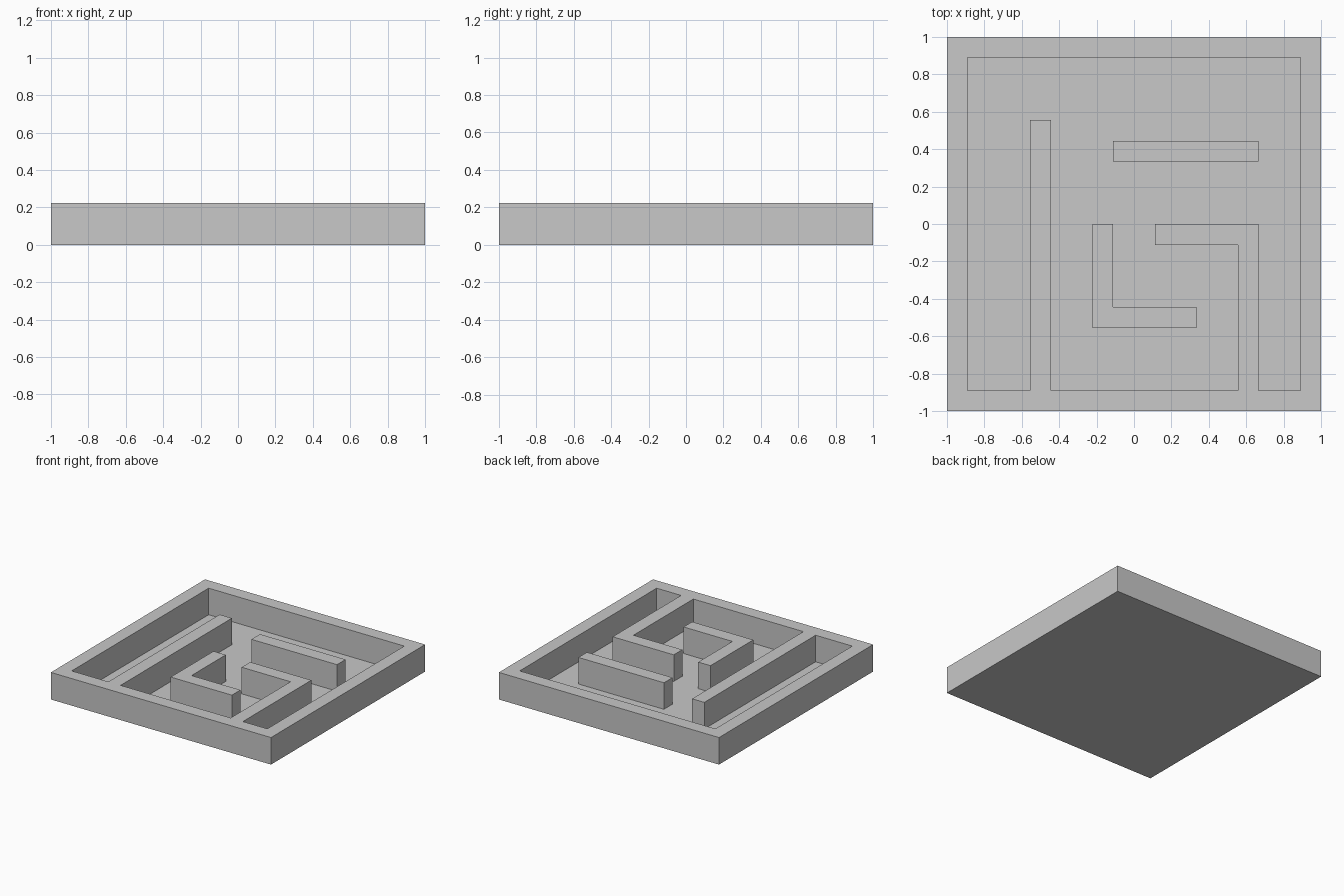
import bpy
import bmesh

if "Cube" in bpy.data.objects:
    bpy.data.objects.remove(bpy.data.objects["Cube"], do_unlink=True)

# Layout unit: the maze is 18 units wide, walls are one unit thick
U = 1 / 9
WALL_HEIGHT = 2 * U

grey = bpy.data.materials.new("plain grey")
grey.use_nodes = True
COLOUR = (0.58, 0.58, 0.58, 1)
grey.diffuse_color = COLOUR
grey.node_tree.nodes["Principled BSDF"].inputs["Base Color"].default_value = COLOUR


def extrude_outline(name, outline, height):
    """Solid prism from a plan outline given in layout units."""
    bm = bmesh.new()
    face = bm.faces.new([bm.verts.new((x * U, y * U, 0)) for x, y in outline])
    result = bmesh.ops.extrude_face_region(bm, geom=[face])
    top = [v for v in result["geom"] if isinstance(v, bmesh.types.BMVert)]
    bmesh.ops.translate(bm, verts=top, vec=(0, 0, height))
    bmesh.ops.recalc_face_normals(bm, faces=bm.faces)
    mesh = bpy.data.meshes.new(name)
    bm.to_mesh(mesh)
    bm.free()
    mesh.materials.append(grey)
    obj = bpy.data.objects.new(name, mesh)
    bpy.context.collection.objects.link(obj)
    return obj


def box(x0, x1, y0, y1):
    return [(x0, y0), (x1, y0), (x1, y1), (x0, y1)]


# Thin floor inside the rim
extrude_outline("floor", box(-8, 8, -8, 8), 0.004)

# Back and side rim walls as one U shape
extrude_outline("outer_wall", [(-9, -9), (-8, -9), (-8, 8), (8, 8),
                               (8, -9), (9, -9), (9, 9), (-9, 9)], WALL_HEIGHT)

# Front rim wall with the long left passage wall and the hooked right wall
extrude_outline("front_wall_with_passages",
                [(-8, -9), (8, -9), (8, -8), (6, -8), (6, 0), (1, 0),
                 (1, -1), (5, -1), (5, -8), (-4, -8), (-4, 5), (-5, 5),
                 (-5, -8), (-8, -8)], WALL_HEIGHT)

# Free-standing walls
extrude_outline("straight_wall", box(-1, 6, 3, 4), WALL_HEIGHT)
extrude_outline("corner_wall", [(-2, -5), (3, -5), (3, -4), (-1, -4),
                                (-1, 0), (-2, 0)], WALL_HEIGHT)
